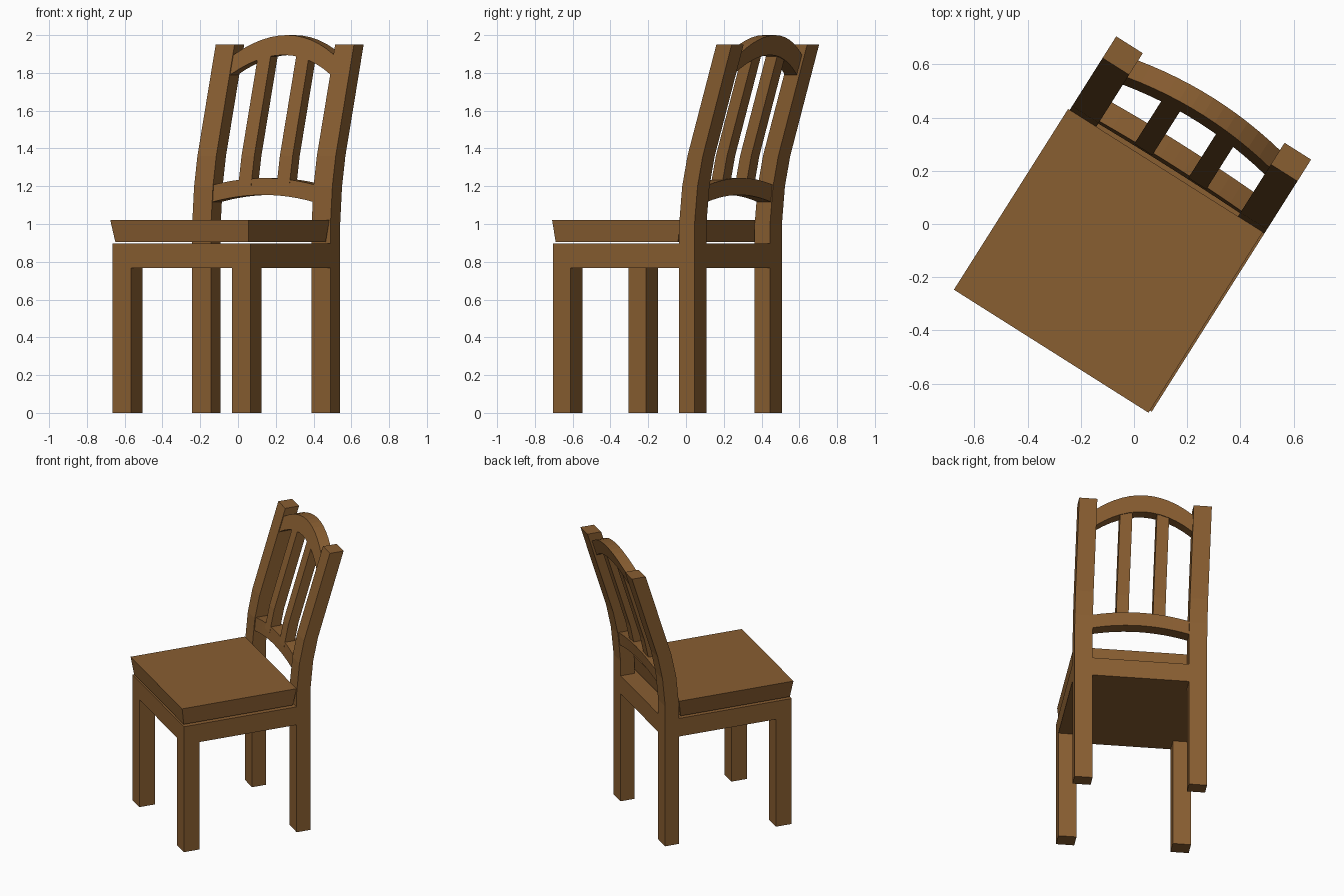
import bpy, bmesh, math

if "Cube" in bpy.data.objects:
    bpy.data.objects.remove(bpy.data.objects["Cube"])

TURN = math.radians(-32.3)   # the chair stands turned about z
W = 0.433                    # half width
IN = 0.315                   # inner side of the posts

wood = bpy.data.materials.new("brown wood")
wood.diffuse_color = (0.25, 0.112, 0.031, 1)
wood.use_nodes = True
wood.node_tree.nodes["Principled BSDF"].inputs["Base Color"].default_value = wood.diffuse_color


def finish(name, bm):
    bmesh.ops.recalc_face_normals(bm, faces=bm.faces)
    me = bpy.data.meshes.new(name)
    bm.to_mesh(me)
    bm.free()
    me.materials.append(wood)
    ob = bpy.data.objects.new(name, me)
    ob.rotation_euler.z = TURN
    bpy.context.collection.objects.link(ob)
    return ob


def loft(name, rings):
    """Skin equal-sized rings of points and cap both ends."""
    bm = bmesh.new()
    vs = [[bm.verts.new(p) for p in r] for r in rings]
    n = len(rings[0])
    for a, b in zip(vs, vs[1:]):
        for i in range(n):
            j = (i + 1) % n
            bm.faces.new((a[i], a[j], b[j], b[i]))
    bm.faces.new(vs[0])
    bm.faces.new(vs[-1])
    return finish(name, bm)


def rect(x0, x1, y0, y1, z):
    return [(x0, y0, z), (x1, y0, z), (x1, y1, z), (x0, y1, z)]


def block(name, x0, x1, y0, y1, z0, z1):
    return loft(name, [rect(x0, x1, y0, y1, z0), rect(x0, x1, y0, y1, z1)])


# Front face of the raked back: (height, y)
RAKE = [(0, 0.231), (1.0, 0.231), (1.2, 0.25), (1.36, 0.283), (1.95, 0.464)]


def front_y(z):
    for (z0, y0), (z1, y1) in zip(RAKE, RAKE[1:]):
        if z <= z1 or z1 == RAKE[-1][0]:
            return y0 + (y1 - y0) * (z - z0) / (z1 - z0)


def arched_rail(name, low_end, low_mid, top_end, top_mid, depth, n=12):
    """Arched cross rail between the posts, following the rake."""
    rings = []
    for i in range(n + 1):
        t = 2 * i / n - 1
        lo = low_mid + (low_end - low_mid) * t * t
        hi = top_mid + (top_end - top_mid) * t * t
        a, b = front_y(lo) + 0.005, front_y(hi) + 0.005
        x = t * IN
        rings.append([(x, a, lo), (x, a + depth, lo),
                      (x, b + depth, hi), (x, b, hi)])
    return loft(name, rings)


# Legs, back posts and slats, one per side
for side, s in (("left", -1), ("right", 1)):
    x0, x1 = sorted((s * IN, s * W))
    block(f"front_leg_{side}", x0, x1, -0.56, -0.45, 0, 0.767)
    loft(f"back_post_{side}",
         [rect(x0, x1, y, y + 0.096, z) for z, y in RAKE])
    x0, x1 = sorted((s * 0.08, s * 0.16))
    loft(f"back_slat_{side}",
         [rect(x0, x1, front_y(z) + 0.005, front_y(z) + 0.075, z)
          for z in (1.2, 1.36, 1.9)])

# Seat frame with the rail between the back posts
block("seat_frame", -W, W, -0.56, 0.231, 0.767, 0.896)
block("rear_seat_rail", -IN, IN, 0.231, 0.327, 0.767, 0.896)

# Seat board, flaring upward, just above the frame
loft("seat", [rect(-0.418, 0.415, -0.554, 0.212, 0.904),
              rect(-0.44, 0.425, -0.57, 0.233, 1.022)])

# Cross rails of the back
arched_rail("lower_back_rail", 1.117, 1.154, 1.208, 1.243, 0.085)
arched_rail("top_back_rail", 1.79, 1.895, 1.895, 2.0, 0.075)
